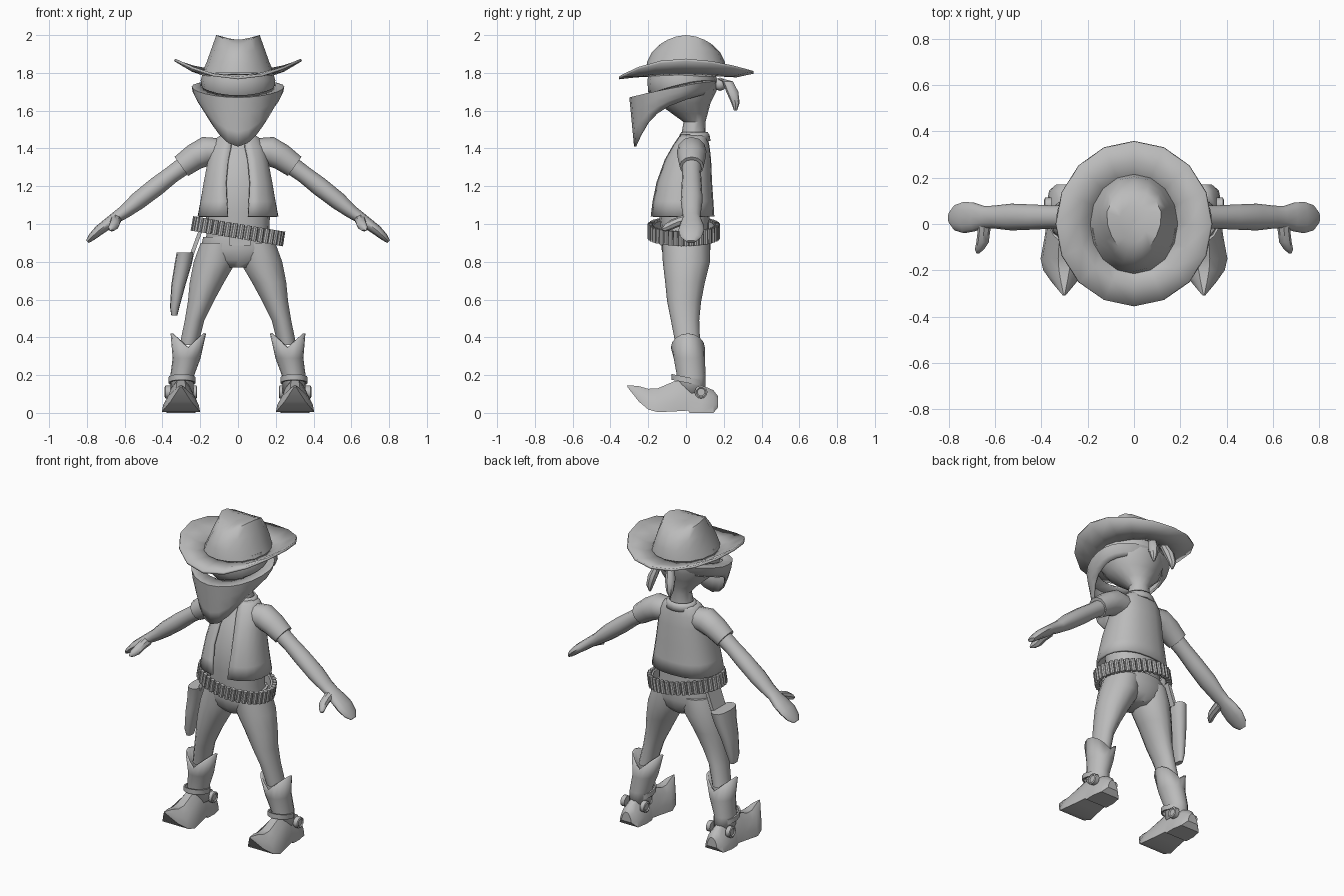
import bpy, bmesh, math
from mathutils import Vector, Matrix

if "Cube" in bpy.data.objects:
    bpy.data.objects.remove(bpy.data.objects["Cube"])

grey = bpy.data.materials.new("plain grey")
grey.diffuse_color = (0.5, 0.5, 0.5, 1)
grey.use_nodes = True
grey.node_tree.nodes["Principled BSDF"].inputs["Base Color"].default_value = grey.diffuse_color


def finish(name, bm, angle=40, thick=0):
    bmesh.ops.recalc_face_normals(bm, faces=bm.faces)
    me = bpy.data.meshes.new(name)
    bm.to_mesh(me)
    bm.free()
    me.materials.append(grey)
    ob = bpy.data.objects.new(name, me)
    bpy.context.collection.objects.link(ob)
    if thick:
        mod = ob.modifiers.new("thickness", 'SOLIDIFY')
        mod.thickness = thick
        mod.offset = -1
    bpy.ops.object.select_all(action='DESELECT')
    bpy.context.view_layer.objects.active = ob
    ob.select_set(True)
    bpy.ops.object.shade_smooth_by_angle(angle=math.radians(angle))
    return ob


def loft(name, rings, closed=True, caps=True, angle=40, thick=0):
    """Skin a list of point rings."""
    bm = bmesh.new()
    vs = [[bm.verts.new(p) for p in r] for r in rings]
    n = len(rings[0])
    for a, b in zip(vs, vs[1:]):
        for i in range(n if closed else n - 1):
            j = (i + 1) % n
            bm.faces.new((a[i], a[j], b[j], b[i]))
    if caps:
        bm.faces.new(vs[0])
        bm.faces.new(vs[-1])
    return finish(name, bm, angle, thick)


def oval(x, y, z, rx, ry, n=14, power=1.0):
    """Horizontal ring; power below 1 makes it boxier."""
    pts = []
    for i in range(n):
        a = 2 * math.pi * i / n
        s, c = math.sin(a), -math.cos(a)
        pts.append((x + rx * math.copysign(abs(s) ** power, s),
                    y + ry * math.copysign(abs(c) ** power, c), z))
    return pts


def tube(name, path, s=1, n=12, angle=50):
    """Limb along x/z: each entry is x, y, z, half thickness, half depth."""
    rings = []
    for i, (x, y, z, t, d) in enumerate(path):
        p, q = path[max(i - 1, 0)], path[min(i + 1, len(path) - 1)]
        dirn = Vector((q[0] - p[0], 0, q[2] - p[2])).normalized()
        up = Vector((-dirn.z, 0, dirn.x))
        ring = []
        for k in range(n):
            a = 2 * math.pi * k / n
            v = Vector((x, y, z)) + up * t * math.cos(a) + Vector((0, d * math.sin(a), 0))
            ring.append((s * v.x, v.y, v.z))
        rings.append(ring)
    return loft(name, rings, angle=angle)


def box(name, loc, size, rot=0):
    bm = bmesh.new()
    bmesh.ops.create_cube(bm, size=1, matrix=Matrix.Translation(loc) @ Matrix.Rotation(rot, 4, 'Y')
                          @ Matrix.Diagonal((*size, 1)))
    return finish(name, bm)


# Head and neck
loft("head", [oval(0, y, z, rx, ry, 16) for z, y, rx, ry in (
    (1.40, .04, .08, .07), (1.47, .04, .07, .065), (1.54, .045, .06, .058), (1.585, .02, .095, .095),
    (1.64, -.01, .155, .14), (1.70, -.02, .185, .18), (1.76, -.02, .198, .185), (1.82, -.02, .18, .17))])

# Face scarf: a wrap that hangs to a point at the front
N = 24
scarf = []
for tuck, drop in ((1, 0), (0, 0), (0, .35), (0, .7), (0, 1)):
    ring = []
    for i in range(N):
        a = 2 * math.pi * i / N
        s, c = math.sin(a), math.cos(a)
        f = (1 + c) / 2
        top = 1.755 - .085 * f ** 1.6
        low = 1.695 - .085 * f - .20 * f ** 5
        sx = .245 - .045 * drop ** 2 - .045 * tuck
        ry = (.27 - .025 * drop - .08 * tuck) if c > 0 else .195 - .03 * drop - .02 * tuck
        ring.append((sx * s, -.03 - ry * c, top + (low - top) * drop + .012 * tuck))
    scarf.append(ring)
loft("face_scarf", scarf, caps=False, thick=.012)
bm = bmesh.new()
bmesh.ops.create_icosphere(bm, subdivisions=2, radius=.035, matrix=Matrix.Translation((0, .18, 1.74)))
finish("scarf_knot", bm)
for s in (-1, 1):
    loft("scarf_tail", [oval(s * x, y, z, rx, ry, 8) for x, y, z, rx, ry in (
        (.025, .19, 1.765, .012, .02), (.045, .22, 1.755, .022, .028), (.06, .245, 1.70, .03, .032),
        (.07, .262, 1.64, .024, .022), (.07, .262, 1.60, .006, .008))])

# Hat: upturned brim and a pinched, dented crown
N = 16


def hat_ring(rx, ry, zf, taper=0):
    pts = []
    for i in range(N):
        a = 2 * math.pi * i / N
        s, c = math.sin(a), -math.cos(a)
        x, y = rx * s * (1 + taper * c), ry * c
        pts.append((x, y, zf(s, c, y)))
    return pts


loft("hat_brim", [
    hat_ring(.17, .19, lambda s, c, y: 1.795),
    hat_ring(.24, .265, lambda s, c, y: 1.79 + .03 * s * s),
    hat_ring(.332, .356, lambda s, c, y: 1.795 + .015 * c + .08 * s * s - .02 * c * s * s)],
    caps=False, thick=.014)
loft("hat_crown", [
    hat_ring(.19, .215, lambda s, c, y: 1.80),
    hat_ring(.165, .205, lambda s, c, y: 1.86, .05),
    hat_ring(.14, .18, lambda s, c, y: 1.93 - .02 * c * c, .15),
    hat_ring(.115, .14, lambda s, c, y: 2.0 - 2.6 * y * y, .25),
    hat_ring(.06, .08, lambda s, c, y: 1.985 - 1.5 * y * y, .25),
    hat_ring(.01, .012, lambda s, c, y: 1.975)], angle=50)

# Shirt body, and an open vest over it
loft("shirt", [oval(0, y, z, rx, ry, 16, .85) for z, y, rx, ry in (
    (.88, 0, .175, .125), (.96, -.005, .165, .125), (1.06, -.01, .17, .135), (1.2, -.01, .165, .13),
    (1.35, .01, .135, .105), (1.43, .03, .105, .075), (1.465, .04, .075, .07))])
vest = []
for z, y, rx, ry, gap in ((1.04, -.02, .215, .17, .05), (1.12, -.018, .2, .163, .055), (1.22, -.012, .183, .15, .06),
                          (1.34, .008, .16, .125, .05), (1.41, .025, .145, .1, .035),
                          (1.455, .035, .115, .08, .03), (1.475, .04, .085, .07, .025)):
    ring = []
    g = math.asin(gap / rx) ** 1.1
    for i in range(21):
        a = g + (2 * math.pi - 2 * g) * i / 20
        s, c = math.sin(a), -math.cos(a)
        ring.append((rx * math.copysign(abs(s) ** .85, s), y + ry * math.copysign(abs(c) ** .85, c), z))
    vest.append(ring)
loft("vest", vest, closed=False, caps=False, thick=.014)
loft("collar", [oval(0, .045, 1.44, .10, .085), oval(0, .045, 1.47, .095, .08),
                oval(0, .045, 1.487, .078, .07)], caps=False, thick=.01)

# Arms, sleeves, hands
for s in (-1, 1):
    tube("sleeve", [(.11, .03, 1.385, .07, .07), (.17, .03, 1.385, .078, .078), (.23, .03, 1.355, .07, .075),
                    (.30, .03, 1.305, .062, .064)], s)
    tube("arm", [(.27, .03, 1.32, .05, .052), (.35, .03, 1.262, .046, .05), (.43, .03, 1.20, .05, .054),
                 (.53, .03, 1.122, .047, .058), (.60, .03, 1.065, .036, .05), (.645, .03, 1.035, .031, .047),
                 (.69, .03, 1.0, .03, .062), (.735, .028, .967, .027, .068), (.775, .027, .93, .02, .055),
                 (.797, .027, .907, .01, .025)], s)
    # thumb runs forward from the palm
    rings = []
    for x, y, z, r in ((.645, .01, 1.025, .03), (.65, -.04, 1.012, .027), (.655, -.08, .995, .027),
                       (.668, -.11, .98, .02), (.675, -.127, .972, .006)):
        rings.append([(s * (x + r * math.cos(k * math.pi / 4)), y, z + r * math.sin(k * math.pi / 4))
                      for k in range(8)])
    loft("thumb", rings)

# Trousers
loft("hips", [oval(0, y, z, rx, ry, 16, .9) for z, y, rx, ry in (
    (.77, 0, .07, .08), (.81, 0, .17, .115), (.87, 0, .197, .13), (.93, 0, .185, .13))])
for s in (-1, 1):
    loft("trouser_leg", [oval(s * x, y, z, rx, ry) for x, y, z, rx, ry in (
        (.10, 0, .90, .10, .125), (.122, .002, .80, .115, .125), (.165, -.005, .69, .093, .105),
        (.197, -.01, .59, .07, .09), (.23, -.005, .49, .053, .075), (.26, .01, .36, .05, .065))])

# Boots: shaft with a notched rim, ankle strap, pointed foot, side discs
for s in (-1, 1):
    rim = [(x, y, .345 + .075 * abs((x - s * .263) / .094)) for x, y, z in oval(s * .263, .01, .42, .094, .09, 16)]
    loft("boot_shaft", [oval(s * .297, .03, .10, .06, .075, 16), oval(s * .297, .028, .19, .062, .075, 16),
                        oval(s * .272, .018, .29, .074, .083, 16), rim], caps=False, thick=.012)
    strap = [[(x, y, z + .16 - .2 * y) for x, y, z in oval(s * .297, .01, dz, .07 + w, .085 + w, 16)]
             for dz, w in ((0, -.008), (0, .002), (.03, .002), (.03, -.008))]
    loft("ankle_strap", strap, caps=False)
    foot = []
    for y, hw, b, t in ((.17, .035, .03, .09), (.145, .065, .0, .125), (.08, .077, .0, .155), (.02, .075, .0, .19),
                        (.01, .075, .012, .19), (-.06, .085, .008, .175), (-.15, .102, .004, .135),
                        (-.2, .09, .018, .132), (-.25, .055, .06, .145), (-.31, .005, .137, .147)):
        foot.append([(s * .302 + hw * u, y, b + (t - b) * v) for u, v in (
            (-1, 0), (-.92, .3), (-.62, .72), (-.25, .96), (.25, .96), (.62, .72), (.92, .3), (1, 0))])
    loft("boot_foot", foot, angle=35)
    for side in (-1, 1):
        rings = []
        for dx, r in ((.055, .034), (.082, .034), (.086, .026), (.08, .02)):
            rings.append([(s * .302 + side * dx, .08 + r * math.cos(k * math.pi / 6),
                           .11 + r * math.sin(k * math.pi / 6)) for k in range(12)])
        loft("boot_disc", rings)

# Slanted cartridge belt
def belt_z(x):
    return .962 - .17 * x


def belt_ring(rx, ry, dz):
    return [(x, y, belt_z(x) + dz) for x, y, z in oval(0, -.012, 0, rx, ry, 32)]


loft("belt", [belt_ring(.226, .173, -.03), belt_ring(.226, .173, .03), belt_ring(.212, .16, .03),
              belt_ring(.212, .16, -.03), belt_ring(.226, .173, -.03)], caps=False)
bm = bmesh.new()
for i in range(40):
    a = 2 * math.pi * (i + .5) / 40
    x, y = .231 * math.sin(a), -.012 - .178 * math.cos(a)
    bmesh.ops.create_cone(bm, cap_ends=True, segments=8, radius1=.0145, radius2=.0135, depth=.078,
                          matrix=Matrix.Translation((x, y, belt_z(x))) @ Matrix.Rotation(.17, 4, 'Y'))
finish("cartridges", bm)
box("waist_buckle", (.01, -.127, .91), (.11, .015, .05))

# Holster hanging at the hip
loft("holster", [oval(x, y, z, rx, ry, 12, .8) for z, x, y, rx, ry in (
    (.515, -.337, .0, .016, .03), (.56, -.335, .0, .025, .045), (.68, -.315, .01, .038, .065),
    (.78, -.292, .02, .045, .085), (.85, -.278, .02, .047, .10))], angle=50)
box("holster_strap", (-.222, .02, .90), (.02, .12, .14), .35)
